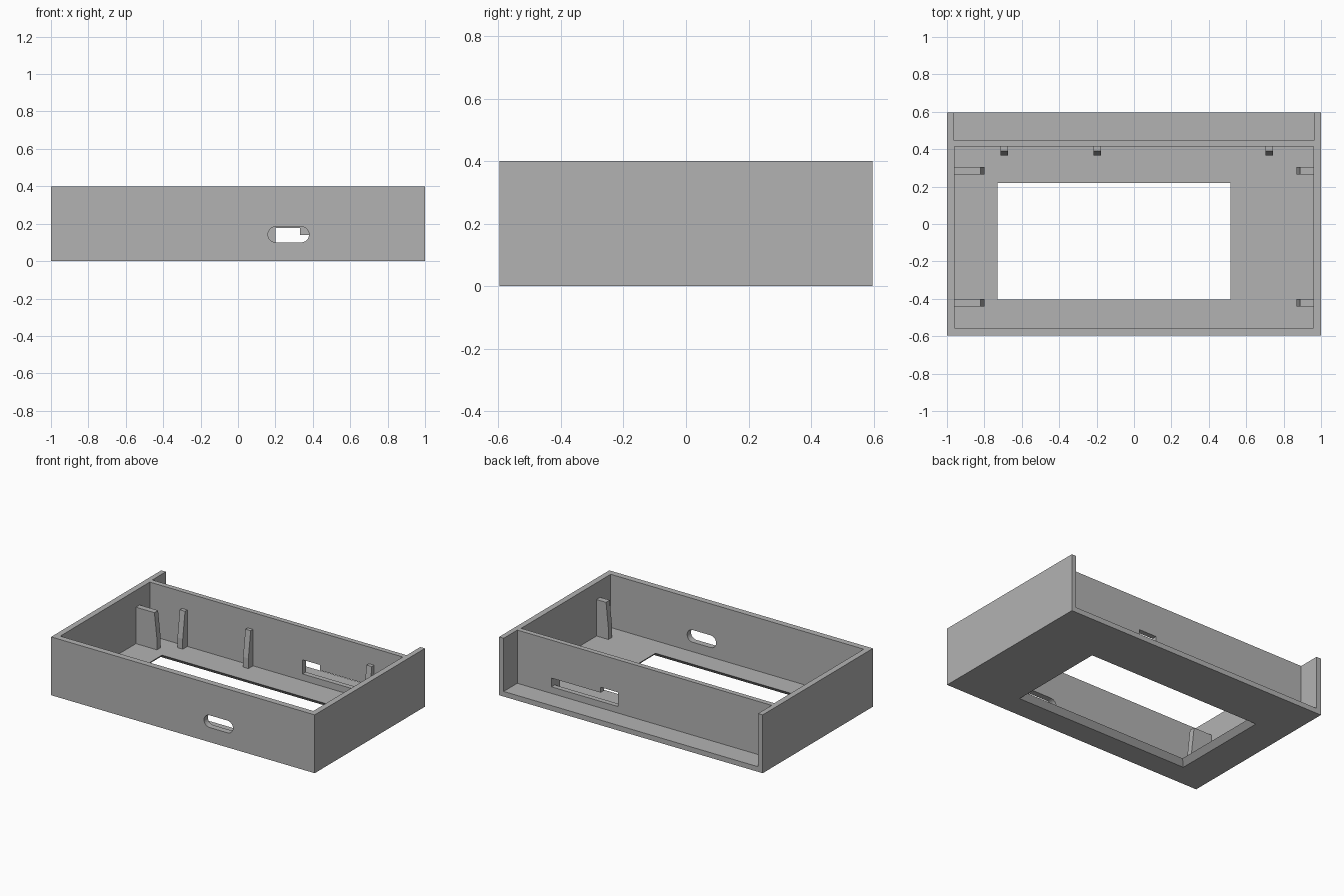
import bpy, bmesh, math

if "Cube" in bpy.data.objects:
    bpy.data.objects.remove(bpy.data.objects["Cube"])

grey = bpy.data.materials.new("plain grey")
grey.diffuse_color = (0.45, 0.45, 0.45, 1)
grey.use_nodes = True
grey.node_tree.nodes["Principled BSDF"].inputs["Base Color"].default_value = grey.diffuse_color

HALF_Y, HEIGHT, FLOOR = 0.597, 0.40, 0.035


def loft(name, lower, upper):
    """Closed solid between two matching rings of points."""
    bm = bmesh.new()
    a = [bm.verts.new(p) for p in lower]
    b = [bm.verts.new(p) for p in upper]
    n = len(a)
    bm.faces.new(a[::-1])
    bm.faces.new(b)
    for i in range(n):
        j = (i + 1) % n
        bm.faces.new((a[i], a[j], b[j], b[i]))
    bmesh.ops.recalc_face_normals(bm, faces=bm.faces)
    mesh = bpy.data.meshes.new(name)
    bm.to_mesh(mesh)
    bm.free()
    mesh.materials.append(grey)
    obj = bpy.data.objects.new(name, mesh)
    bpy.context.collection.objects.link(obj)
    return obj


def rect(x0, x1, y0, y1, z):
    return [(x0, y0, z), (x1, y0, z), (x1, y1, z), (x0, y1, z)]


def box(name, x0, x1, y0, y1, z0, z1):
    return loft(name, rect(x0, x1, y0, y1, z0), rect(x0, x1, y0, y1, z1))


def extrude_y(name, profile, y0, y1):
    return loft(name, [(x, y0, z) for x, z in profile],
                [(x, y1, z) for x, z in profile])


# Case block, hollowed out by the cutters below
case = box("case", -1, 1, -HALF_Y, HALF_Y, 0, HEIGHT)

cutters = [
    box("main_cavity", -0.96, 0.96, -0.555, 0.415, FLOOR, 0.5),
    box("rear_recess", -0.965, 0.965, 0.45, 0.7, FLOOR, 0.5),
]

# Screen window, bevelled wider towards the underside
g = 0.01
t = FLOOR + g
cutters.append(loft("screen_window",
                    rect(-0.73 - t, 0.515 + t, -0.405 - t, 0.22 + t, -g),
                    rect(-0.73 + g, 0.515 - g, -0.405 + g, 0.22 - g, FLOOR + g)))

# Rounded port in the front wall
r, zc = 0.042, 0.142
oval = []
for cx, start in ((0.338, -90), (0.202, 90)):
    for i in range(13):
        ang = math.radians(start + i * 15)
        oval.append((cx + r * math.cos(ang), zc + r * math.sin(ang)))
cutters.append(extrude_y("front_port", oval, -0.65, -0.5))

# Stepped slot in the rear wall
slot = [(0.20, 0.08), (0.705, 0.08), (0.705, 0.14), (0.332, 0.14),
        (0.332, 0.177), (0.20, 0.177)]
cutters.append(extrude_y("rear_slot", slot, 0.40, 0.47))

for c in cutters:
    m = case.modifiers.new(c.name, 'BOOLEAN')
    m.operation, m.solver, m.object = 'DIFFERENCE', 'EXACT', c
    c.hide_render = True
    c.hide_set(True)
bpy.context.view_layer.objects.active = case
case.select_set(True)
for m in list(case.modifiers):
    bpy.ops.object.modifier_apply(modifier=m.name)
for c in cutters:
    bpy.data.objects.remove(c)

# Tapered support posts: full depth at the foot, slimmer at the top
KNEE, TOP = 0.105, 0.285


def post_profile(wall, foot, top):
    return [(wall, FLOOR), (foot, FLOOR), (foot, KNEE), (top, TOP), (wall, TOP)]


for y in (-0.422, 0.285):
    for side, wall, foot, top in (("left", -0.96, -0.80, -0.82),
                                  ("right", 0.96, 0.87, 0.888)):
        extrude_y(side + "_post", post_profile(wall, foot, top), y - 0.02, y + 0.02)

for x in (-0.695, -0.197, 0.722):
    prof = post_profile(0.415, 0.365, 0.39)
    loft("rear_post", [(x - 0.02, y, z) for y, z in prof],
         [(x + 0.02, y, z) for y, z in prof])
